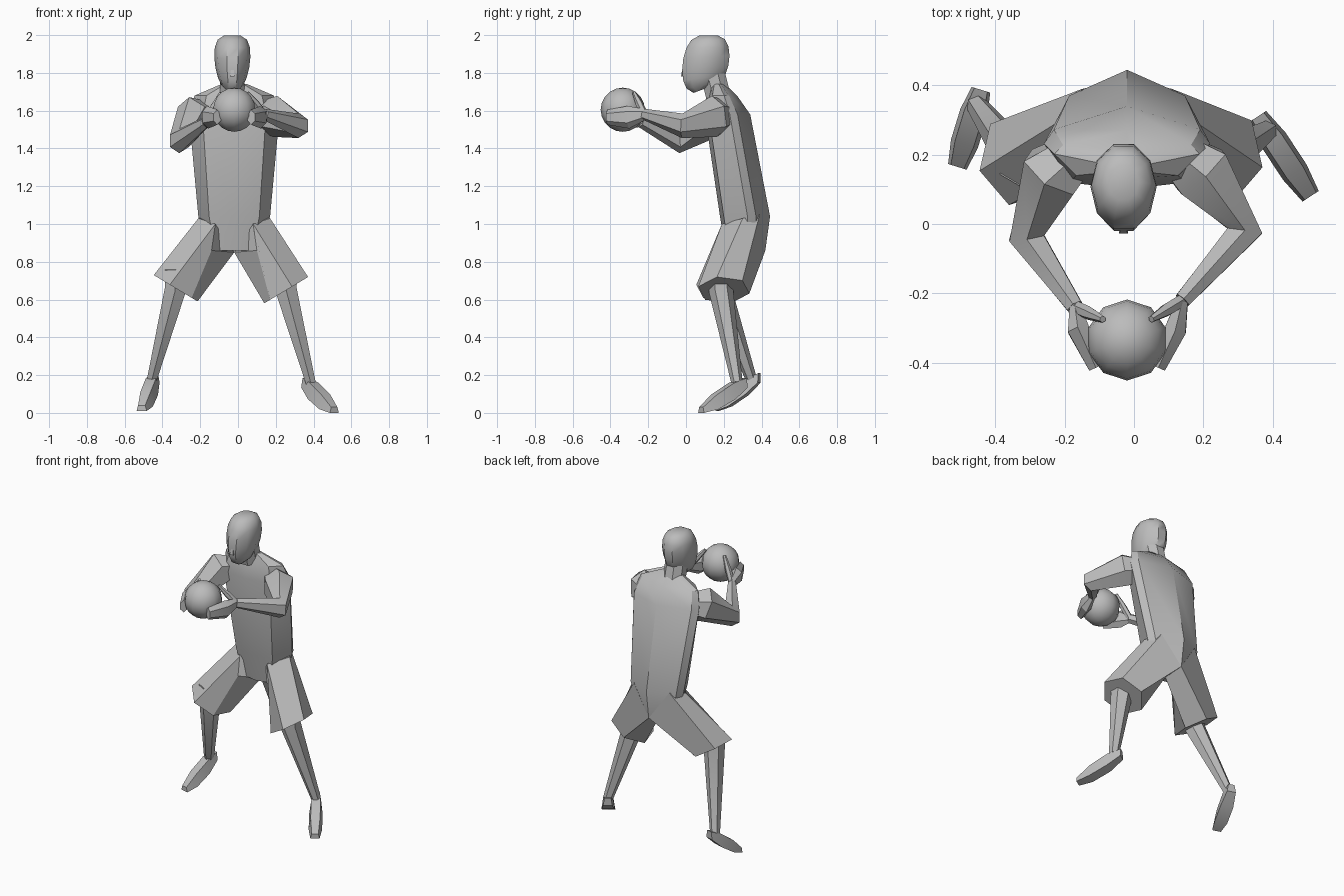
import bpy, bmesh, math
from mathutils import Vector

cube = bpy.data.objects.get("Cube")
if cube:
    bpy.data.objects.remove(cube, do_unlink=True)

UP = Vector((0, 0, 1))
FRONT = Vector((0, -1, 0))
SHADE = (0.5, 0.5, 0.5, 1)
MIDDLE = -0.02

grey = bpy.data.materials.new("plain_grey")
grey.use_nodes = True
grey.diffuse_color = SHADE
grey.node_tree.nodes["Principled BSDF"].inputs["Base Color"].default_value = SHADE


def finish(name, bm, smooth_angle):
    """Turn a bmesh into a shaded grey object."""
    bmesh.ops.recalc_face_normals(bm, faces=bm.faces)
    mesh = bpy.data.meshes.new(name)
    bm.to_mesh(mesh)
    bm.free()
    mesh.materials.append(grey)
    part = bpy.data.objects.new(name, mesh)
    bpy.context.collection.objects.link(part)
    bpy.ops.object.select_all(action='DESELECT')
    part.select_set(True)
    bpy.context.view_layer.objects.active = part
    bpy.ops.object.shade_smooth_by_angle(angle=math.radians(smooth_angle))


def loft(name, rings, smooth_angle=30):
    """Skin closed rings of equal length and cap both ends."""
    bm = bmesh.new()
    rows = [[bm.verts.new(point) for point in ring] for ring in rings]
    count = len(rows[0])
    for lower, upper in zip(rows, rows[1:]):
        for i in range(count):
            j = (i + 1) % count
            bm.faces.new((lower[i], lower[j], upper[j], upper[i]))
    bm.faces.new(rows[0])
    bm.faces.new(rows[-1])
    finish(name, bm, smooth_angle)


def tube(name, points, radii, flatness=1, sides=6):
    """Limb through the points; flatness thins it sideways."""
    points = [Vector(point) for point in points]
    last = len(points) - 1
    rings = []
    for i, (point, radius) in enumerate(zip(points, radii)):
        along = (points[min(i + 1, last)] - points[max(i - 1, 0)]).normalized()
        reference = FRONT if abs(along.z) > 0.75 else UP
        across = along.cross(reference).normalized()
        rise = across.cross(along)
        angles = [math.tau * (k + 0.5) / sides for k in range(sides)]
        rings.append([point + radius * (across * math.cos(a) * flatness + rise * math.sin(a))
                      for a in angles])
    loft(name, rings)


def torso_ring(height, half_width, front, back):
    """Octagon with a flat chest and a ridge down the spine."""
    depth = back - front
    half = [(0, front), (0.7, front + 0.02), (1, front + depth * 0.55),
            (0.88, front + depth * 0.72), (0, back)]
    outline = half + [(-x, y) for x, y in half[-2:0:-1]]
    return [(MIDDLE + x * half_width, y, height) for x, y in outline]


def shorts_leg(name, side, hem):
    """Half of the hips flaring to a six-sided hem that rises outwards."""
    hip = [(0.19, 0.3, 1.03), (0.1, 0.19, 1), (0.12, 0.2, 0.86),
           (0, 0.27, 0.85), (0, 0.42, 0.86), (0.13, 0.39, 1.05)]
    top = [(MIDDLE + side * x, y, z) for x, y, z in hip]
    bottom = []
    for k in range(len(hip)):
        turn = math.radians(15 + 60 * k)
        out = 0.12 * math.cos(turn)
        bottom.append(hem + Vector((side * out, -0.14 * math.sin(turn), 0.6 * out)))
    loft(name, [top, bottom], 20)


def foot(name, ankle, toe):
    """Wedge from a raised heel to a flat toe."""
    forward = (toe - ankle).normalized()
    heel = ankle - forward * 0.06 - UP * 0.06
    across = forward.cross(UP).normalized()
    rings = []
    for t in (0, 0.3, 0.7, 1):
        arch = t * (1 - t)
        base = heel.lerp(toe, t) - UP * arch * 0.1
        top = base + UP * (0.05 + 0.2 * arch - 0.02 * t)
        wide = across * (0.028 + 0.06 * arch)
        rings.append([base - wide, base + wide, top + wide * 0.7, top - wide * 0.7])
    loft(name, rings)


# Torso, from the collar down
loft("shirt_torso", [torso_ring(*row) for row in (
    (1.74, 0.07, 0.13, 0.21),
    (1.68, 0.21, 0.12, 0.27),
    (1.58, 0.24, 0.1, 0.34),
    (1.04, 0.19, 0.18, 0.445),
    (0.86, 0.14, 0.21, 0.42))])

# Ball
ball = Vector((MIDDLE, -0.335, 1.605))
bm = bmesh.new()
bmesh.ops.create_uvsphere(bm, u_segments=10, v_segments=10, radius=0.117)
bmesh.ops.translate(bm, verts=bm.verts, vec=ball)
finish("ball", bm, 50)

# Limbs: joints differ a little from side to side
right = {"hem": (-0.33, 0.19, 0.66), "ankle": (-0.455, 0.345, 0.18), "toe": (-0.51, 0.165, 0.01),
         "elbow": (-0.31, -0.04, 1.44), "wrist": (-0.17, -0.24, 1.54)}
left = {"hem": (0.255, 0.2, 0.65), "ankle": (0.385, 0.27, 0.16), "toe": (0.51, 0.08, 0),
        "elbow": (0.32, -0.02, 1.52), "wrist": (0.14, -0.22, 1.58)}

for label, side, joints in (("right", -1, right), ("left", 1, left)):
    hem, ankle, toe, elbow, wrist = [Vector(joint) for joint in joints.values()]
    shorts_leg("shorts_" + label, side, hem)
    knee = hem + FRONT * 0.015
    tube(label + "_leg", [knee + UP * 0.1, knee, ankle], [0.065, 0.065, 0.03])
    foot(label + "_foot", ankle, toe)

    # Sleeve and arm
    chest = Vector((MIDDLE + side * 0.1, 0.24, 1.58))
    shoulder = Vector((MIDDLE + side * 0.215, 0.15, 1.57))
    tube(label + "_arm", [chest, shoulder, elbow, wrist], [0.06, 0.11, 0.065, 0.03], 0.9)

    # Hand and thumb wrapped round the ball
    palm = ball + Vector((side * 0.14, 0.03, -0.04))
    fingertips = ball + Vector((side * 0.09, -0.08, -0.04))
    thumb_tip = ball + Vector((side * 0.07, 0.06, 0.09))
    tube(label + "_hand", [wrist, palm, fingertips], [0.03, 0.06, 0.04], 0.6)
    tube(label + "_thumb", [wrist, wrist.lerp(thumb_tip, 0.5), thumb_tip], [0.02, 0.02, 0.01])

# Head: an egg that narrows and slants up behind the chin
STEPS = 8
head_rings = []
for k in range(STEPS):
    polar = math.pi * (k + 0.5) / STEPS
    rise = (1 - math.cos(polar)) / 2
    swell = math.sin(polar) ** 0.55
    ring = []
    for i in range(10):
        turn = math.tau * (i + 0.5) / 10
        back = -math.cos(turn)
        x = math.sin(turn) * swell * 0.11 * (0.7 + 0.3 * rise)
        y = 0.09 + 0.03 * rise + back * swell * 0.13
        z = 1.69 + 0.31 * rise + 0.02 * (1 - rise) * (1 + back)
        ring.append((x - 0.03, y, z))
    head_rings.append(ring)
loft("head", head_rings, 40)
tube("nose", [(-0.03, -0.01, 1.84), (-0.03, -0.015, 1.78)], [0.006, 0.018], 1, 4)
tube("neck", [(-0.03, 0.17, 1.68), (-0.03, 0.14, 1.8)], [0.07, 0.07], 1, 8)
